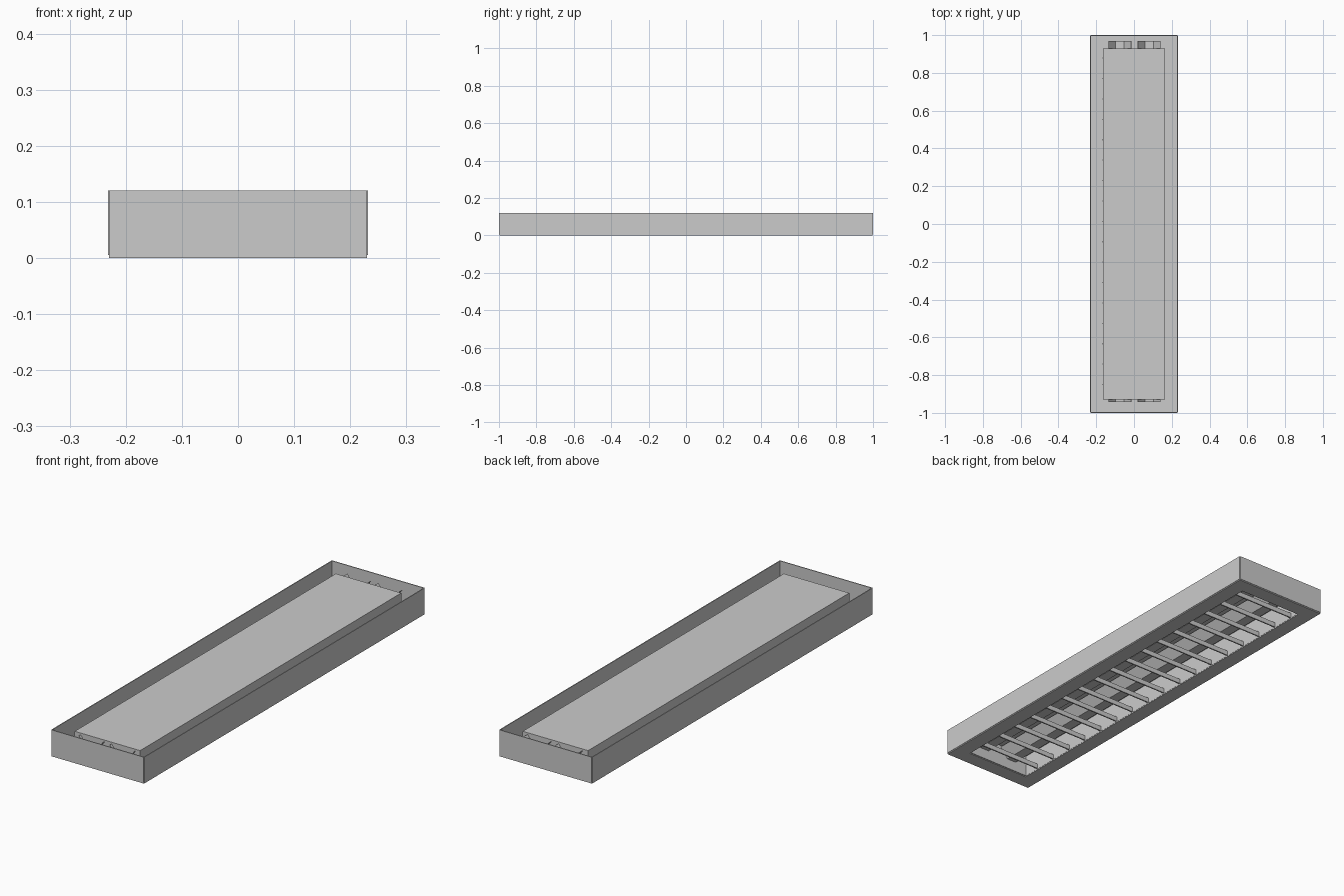
import bpy, bmesh

if "Cube" in bpy.data.objects:
    bpy.data.objects.remove(bpy.data.objects["Cube"])

def box(name, x0, x1, y0, y1, z0, z1):
    bm = bmesh.new()
    bmesh.ops.create_cube(bm, size=1)
    for v in bm.verts:
        v.co = ((x0 + x1) / 2 + v.co.x * (x1 - x0),
                (y0 + y1) / 2 + v.co.y * (y1 - y0),
                (z0 + z1) / 2 + v.co.z * (z1 - z0))
    me = bpy.data.meshes.new(name)
    bm.to_mesh(me)
    bm.free()
    ob = bpy.data.objects.new(name, me)
    bpy.context.collection.objects.link(ob)
    return ob

def channel(name, profile, y0, y1, thickness):
    # open sheet profile swept along y
    bm = bmesh.new()
    a = [bm.verts.new((x, y0, z)) for x, z in profile]
    b = [bm.verts.new((x, y1, z)) for x, z in profile]
    for i in range(len(profile) - 1):
        bm.faces.new((a[i], a[i + 1], b[i + 1], b[i]))
    me = bpy.data.meshes.new(name)
    bm.to_mesh(me)
    bm.free()
    ob = bpy.data.objects.new(name, me)
    bpy.context.collection.objects.link(ob)
    mod = ob.modifiers.new("sheet", 'SOLIDIFY')
    mod.thickness = thickness
    mod.offset = 0
    return ob

# Outer tray walls and bottom flange, open at the top
for s, side in ((-1, "a"), (1, "b")):
    xs = sorted((s * 0.228, s * 0.232))
    box("tray_side_" + side, *xs, -0.996, 0.996, 0.005, 0.12)
    ys = sorted((s * 0.996, s * 1.0))
    box("tray_end_" + side, -0.229, 0.229, *ys, 0.005, 0.12)
    xs = sorted((s * 0.16, s * 0.23))
    box("flange_side_" + side, *xs, -0.998, 0.998, 0, 0.005)
    ys = sorted((s * 0.93, s * 0.998))
    box("flange_end_" + side, -0.16, 0.16, *ys, 0, 0.005)
    # Inner housing walls
    xs = sorted((s * 0.159, s * 0.163))
    box("housing_side_" + side, *xs, -0.93, 0.93, 0.003, 0.105)
    ys = sorted((s * 0.926, s * 0.93))
    box("housing_end_" + side, -0.16, 0.16, *ys, 0.003, 0.105)

# Housing lid
box("housing_lid", -0.162, 0.162, -0.93, 0.93, 0.102, 0.105)

# Two long trough-shaped channels running through the ends
for cx, side in ((-0.075, "left"), (0.08, "right")):
    profile = [(cx - 0.06, 0.097), (cx - 0.023, 0.05), (cx + 0.023, 0.05), (cx + 0.06, 0.097)]
    channel("channel_" + side, profile, -0.942, 0.97, 0.002)

# Cross slats of the louvre
for i in range(17):
    y = -0.85 + i * 0.108
    box("slat_%02d" % (i + 1), -0.167, 0.163, y - 0.003, y + 0.003, 0.006, 0.028)
